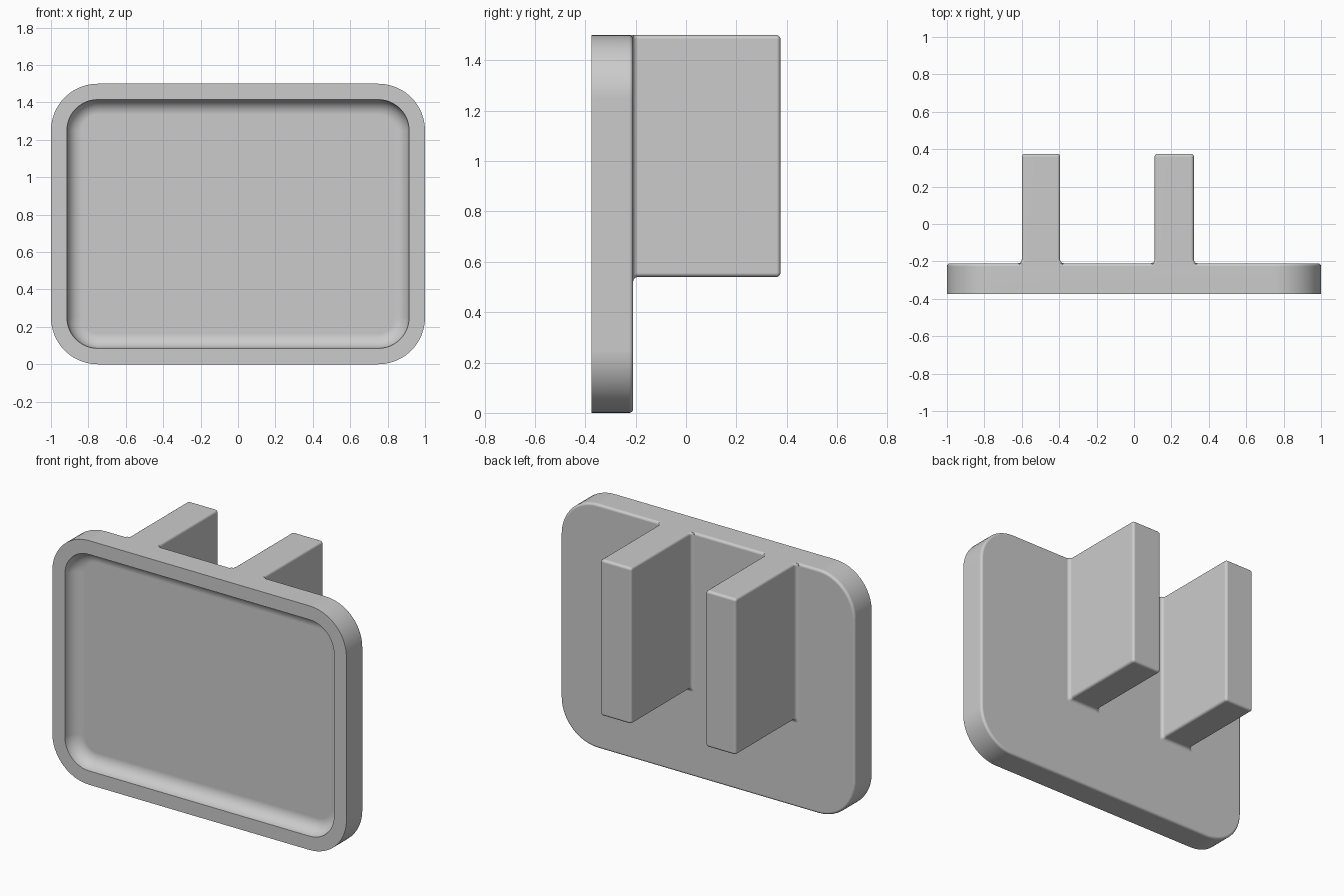
import bpy
import bmesh
from math import sin, cos, pi

cube = bpy.data.objects.get("Cube")
if cube:
    bpy.data.objects.remove(cube, do_unlink=True)

grey = bpy.data.materials.new("mid grey")
grey.use_nodes = True
grey.diffuse_color = (0.6, 0.6, 0.6, 1)
grey.node_tree.nodes["Principled BSDF"].inputs["Base Color"].default_value = (0.6, 0.6, 0.6, 1)

FRONT, BACK, END = -0.375, -0.21, 0.375
HEIGHT = 1.5
EDGE = 0.016          # small rounding on outer edges and at the joints
STEPS = 6


def quarter(n=STEPS):
    return [i / n * pi / 2 for i in range(n + 1)]


def ring(x0, x1, z0, z1, r, y, n):
    """Rounded rectangle outline in the xz plane."""
    centres = [(x1 - r, z1 - r), (x0 + r, z1 - r), (x0 + r, z0 + r), (x1 - r, z0 + r)]
    return [(cx + r * cos(a + k * pi / 2), y, cz + r * sin(a + k * pi / 2))
            for k, (cx, cz) in enumerate(centres) for a in quarter(n)]


def loft(name, rings):
    """Skin a series of equal outlines and cap both ends."""
    bm = bmesh.new()
    loops = [[bm.verts.new(p) for p in pts] for pts in rings]
    for a, b in zip(loops, loops[1:]):
        for i in range(len(a)):
            j = (i + 1) % len(a)
            bm.faces.new((a[i], a[j], b[j], b[i]))
    bm.faces.new(loops[0])
    bm.faces.new(loops[-1])
    bmesh.ops.recalc_face_normals(bm, faces=bm.faces)
    mesh = bpy.data.meshes.new(name)
    bm.to_mesh(mesh)
    bm.free()
    mesh.materials.append(grey)
    obj = bpy.data.objects.new(name, mesh)
    bpy.context.collection.objects.link(obj)
    bpy.ops.object.select_all(action='DESELECT')
    obj.select_set(True)
    bpy.context.view_layer.objects.active = obj
    bpy.ops.object.shade_smooth_by_angle(angle=pi / 6)
    weighted = obj.modifiers.new("flat face shading", 'WEIGHTED_NORMAL')
    weighted.keep_sharp = True
    return obj


# Tray plate: rounded back edge, flat front rim, coved recess
def plate_ring(inset, y):
    return ring(-1 + inset, 1 - inset, inset, HEIGHT - inset, 0.25 - inset, y, 12)


RIM, COVE = 0.085, 0.08
plate = [plate_ring(EDGE * (1 - sin(t)), BACK - EDGE * (1 - cos(t))) for t in quarter()]
plate.append(plate_ring(0, FRONT))
plate += [plate_ring(RIM + COVE * (1 - cos(t)), FRONT + COVE * sin(t)) for t in quarter(8)]
loft("tray_plate", plate)


# Back prongs: flared joint at the plate, rounded outer end
def prong(name, x0, x1, z0=0.54):
    def outline(grow, y):
        top = HEIGHT + min(grow, 0)
        return ring(x0 - grow, x1 + grow, z0 - grow, top, EDGE + min(grow, 0) * 0.9, y, 4)

    flare = 0.02
    rings = [outline(flare, BACK - 0.03)]
    rings += [outline(flare * (1 - sin(t)), BACK + flare * (1 - cos(t))) for t in quarter()]
    rings += [outline(-EDGE * (1 - cos(t)), END - EDGE * (1 - sin(t))) for t in quarter()]
    loft(name, rings)


prong("right_prong", -0.6, -0.395)
prong("left_prong", 0.11, 0.32)
